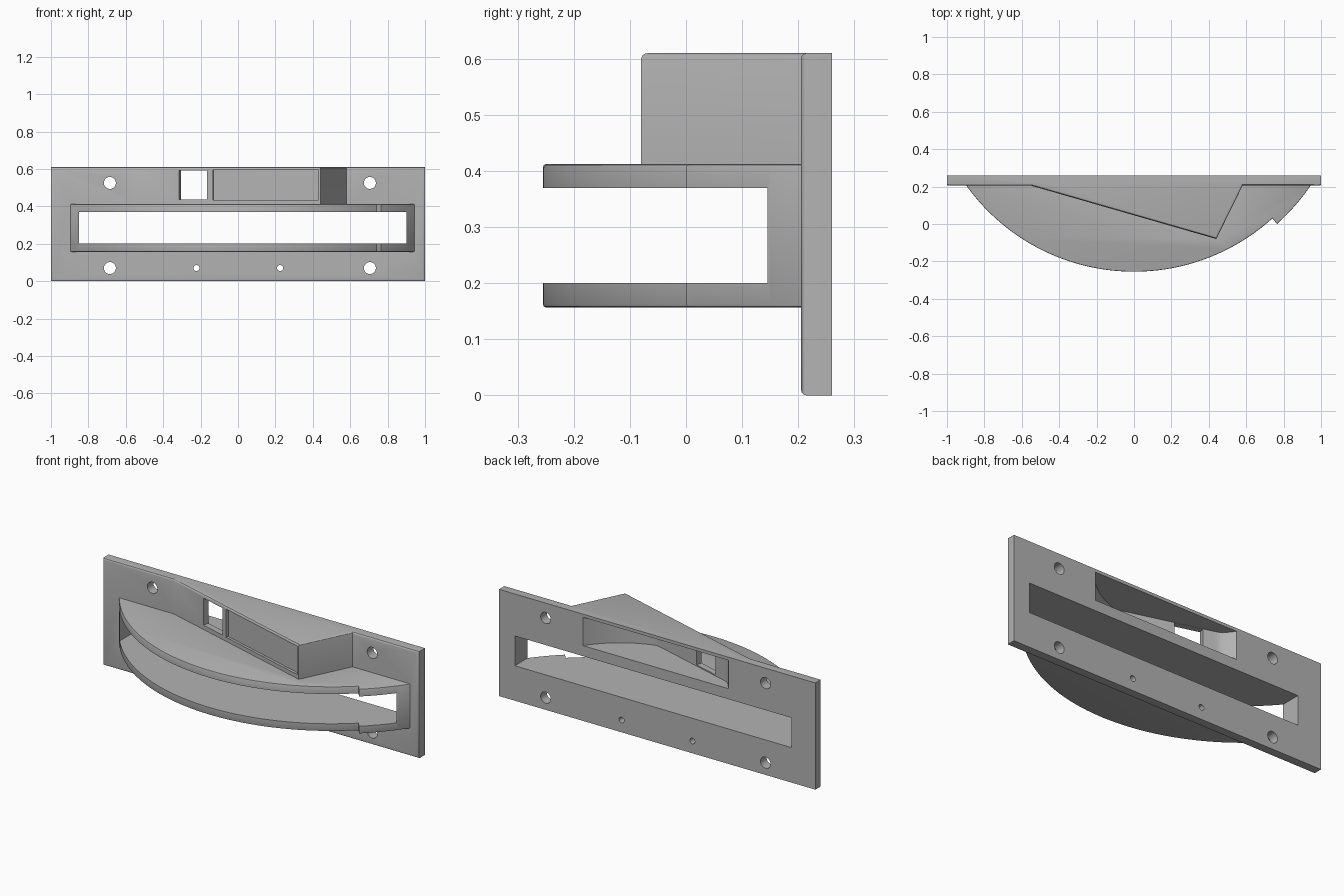
import bpy, bmesh, math
from mathutils import Vector, Matrix

if "Cube" in bpy.data.objects:
    bpy.data.objects.remove(bpy.data.objects["Cube"])

grey = bpy.data.materials.new("plain_grey")
grey.use_nodes = True
grey.diffuse_color = (0.45, 0.45, 0.45, 1)
grey.node_tree.nodes["Principled BSDF"].inputs["Base Color"].default_value = (0.45, 0.45, 0.45, 1)


def prism(name, pts, z0, z1, round_rule=None, radius=0.01, segments=3):
    """Extrude an outline in z; round the edges whose two ends satisfy the rule."""
    bm = bmesh.new()
    base = bm.faces.new([bm.verts.new((x, y, z0)) for x, y in pts])
    new = bmesh.ops.extrude_face_region(bm, geom=[base])["geom"]
    bmesh.ops.translate(bm, vec=(0, 0, z1 - z0),
                        verts=[v for v in new if isinstance(v, bmesh.types.BMVert)])
    bmesh.ops.recalc_face_normals(bm, faces=bm.faces)
    if round_rule:
        edges = [e for e in bm.edges if round_rule(e.verts[0].co, e.verts[1].co)]
        bmesh.ops.bevel(bm, geom=edges, offset=radius, segments=segments,
                        profile=0.5, affect='EDGES')
    return finish(name, bm)


def finish(name, bm):
    mesh = bpy.data.meshes.new(name)
    bm.to_mesh(mesh)
    bm.free()
    mesh.materials.append(grey)
    ob = bpy.data.objects.new(name, mesh)
    bpy.context.collection.objects.link(ob)
    return ob


def rect(x0, x1, y0, y1):
    return [(x0, y0), (x1, y0), (x1, y1), (x0, y1)]


def hole(x, z, r):
    bm = bmesh.new()
    turn = Matrix.Translation((x, 0.23, z)) @ Matrix.Rotation(math.pi / 2, 4, 'X')
    bmesh.ops.create_cone(bm, cap_ends=True, segments=32, radius1=r, radius2=r,
                          depth=0.2, matrix=turn)
    return finish("hole_cutter", bm)


def combine(target, other, operation):
    mod = target.modifiers.new(operation.lower(), 'BOOLEAN')
    mod.operation, mod.object, mod.solver = operation, other, 'EXACT'
    other.hide_render = True
    bpy.context.view_layer.objects.active = target
    bpy.ops.object.modifier_apply(modifier=mod.name)
    bpy.data.objects.remove(other)


FRONT, BACK, TOP = 0.205, 0.26, 0.61

# Mounting plate, rounded around its front face
body = prism("mounting_bracket", rect(-1, 1, FRONT, BACK), 0, TOP,
             lambda a, b: max(a.y, b.y) < FRONT + 0.001)

# Curved guard with a small step near its left end
CY = 0.8485


def arc(x0, x1, r, n):
    xs = [x0 + (x1 - x0) * i / n for i in range(n + 1)]
    return [(x, CY - math.sqrt(r * r - x * x)) for x in xs]


outline = arc(-0.9, 0.74, 1.1035, 48) + arc(0.765, 0.95, 1.1424, 8)
outline += [(0.95, 0.24), (-0.9, 0.24)]
guard = prism("curved_guard", outline, 0.157, 0.412,
              lambda a, b: abs(a.z - b.z) < 0.001 and max(a.y, b.y) < 0.215,
              0.005, 2)
combine(body, guard, 'UNION')

# Wedge housing above the guard
A, B, C = Vector((-0.55, FRONT)), Vector((0.44, -0.08)), Vector((0.58, FRONT))
housing = prism("wedge_housing", [A, B, C, (C.x, 0.25), (A.x, 0.25)], 0.4, TOP,
                lambda a, b: min(a.z, b.z) > TOP - 0.001
                and max(a.y, b.y) < FRONT + 0.001)
combine(body, housing, 'UNION')

# Slot through guard and plate
combine(body, prism("slot_cutter", rect(-0.85, 0.9, -0.5, 0.5), 0.2, 0.37), 'DIFFERENCE')

# Rounded cavity open at the back, flattened behind the slanted wall
along = (B - A).normalized()
inward = Vector((-along.y, along.x))


def wall(x):
    return A + (B - A) * ((x - A.x) / (B.x - A.x))


cavity = []
for i in range(41):
    x = -0.45 + 0.92 * i / 40
    dx = x - 0.01
    round_y = BACK + 0.32 - math.sqrt(max(0.314 - dx * dx, 0))
    cavity.append((x, max(round_y, wall(x).y + 0.036)))
cavity += [(0.47, 0.3), (-0.45, 0.3)]
combine(body, prism("cavity_cutter", cavity, 0.43, 0.592), 'DIFFERENCE')


# Window and shallow panel, cut square to the slanted wall
def wall_cut(x0, x1, depth, z0, z1):
    p, q = wall(x0), wall(x1)
    pts = [p - inward * 0.05, q - inward * 0.05, q + inward * depth, p + inward * depth]
    combine(body, prism("wall_cutter", pts, z0, z1), 'DIFFERENCE')


wall_cut(-0.315, -0.165, 0.09, 0.437, 0.591)
wall_cut(-0.135, 0.43, 0.015, 0.435, 0.595)

# Screw holes and pin holes
for x in (-0.685, 0.705):
    for z in (0.07, 0.525):
        combine(body, hole(x, z, 0.032), 'DIFFERENCE')
for x in (-0.222, 0.225):
    combine(body, hole(x, 0.07, 0.016), 'DIFFERENCE')

# Smooth curves, sharp corners
bpy.ops.object.select_all(action='DESELECT')
body.select_set(True)
bpy.context.view_layer.objects.active = body
bpy.ops.object.shade_smooth_by_angle(angle=math.radians(30))
